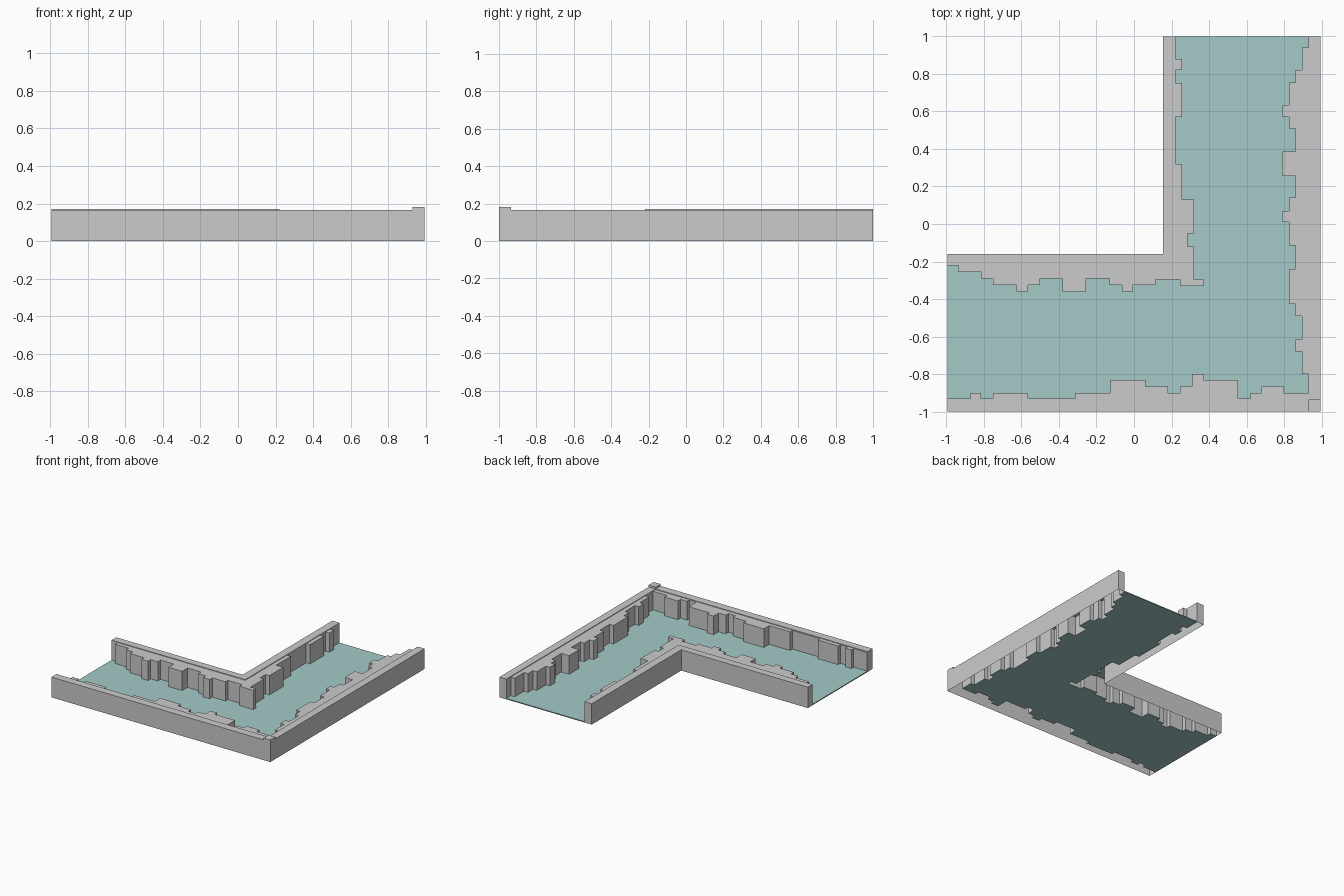
import bpy, bmesh

if "Cube" in bpy.data.objects:
    bpy.data.objects.remove(bpy.data.objects["Cube"])

X = 0.993  # half width in x


def stepped(start, steps, swap=False):
    """Stair-step path from (end position, depth) pairs; swap runs it along y."""
    pts, a = [], start
    for end, depth in steps:
        pts += [(a, depth), (end, depth)]
        a = end
    return [(d, p) for p, d in pts] if swap else pts


def prism(name, outline, z0, z1, bottom=False):
    """Extruded outline with a top, optionally open underneath."""
    pts = [p for i, p in enumerate(outline) if p != outline[i - 1]]
    area = sum(pts[i - 1][0] * p[1] - p[0] * pts[i - 1][1] for i, p in enumerate(pts))
    if area < 0:
        pts.reverse()
    bm = bmesh.new()
    lo = [bm.verts.new((x, y, z0)) for x, y in pts]
    hi = [bm.verts.new((x, y, z1)) for x, y in pts]
    n = len(pts)
    for i in range(n):
        j = (i + 1) % n
        bm.faces.new((lo[i], lo[j], hi[j], hi[i]))
    caps = [bm.faces.new(hi)]
    if bottom:
        caps.append(bm.faces.new(lo[::-1]))
    bm.normal_update()
    bmesh.ops.triangulate(bm, faces=caps)
    me = bpy.data.meshes.new(name)
    bm.to_mesh(me)
    bm.free()
    ob = bpy.data.objects.new(name, me)
    bpy.context.collection.objects.link(ob)
    return ob


# Ragged rock edges facing the water
front = stepped(-X, [(-.87, -.93), (-.815, -.9), (-.75, -.93), (-.565, -.9),
                     (-.315, -.93), (-.125, -.9), (.06, -.83), (.18, -.865),
                     (.245, -.9), (.31, -.865), (.37, -.8), (.555, -.83),
                     (.62, -.93), (.68, -.9), (.8, -.865), (.93, -.9)])
right = stepped(1, [(.94, .93), (.82, .895), (.755, .86), (.635, .825), (.57, .79),
                    (.51, .825), (.385, .86), (.255, .79), (.14, .86), (.07, .825),
                    (.01, .79), (-.115, .825), (-.24, .86), (-.425, .825),
                    (-.49, .86), (-.615, .895), (-.68, .86), (-.8, .895),
                    (-.9, .93)], True)
inner_x = stepped(-X, [(-.935, -.22), (-.815, -.255), (-.75, -.29), (-.625, -.325),
                       (-.565, -.36), (-.5, -.325), (-.38, -.29), (-.255, -.36),
                       (-.13, -.29), (-.065, -.325), (-.005, -.36), (.115, -.325),
                       (.245, -.295), (.37, -.33)])
inner_y = stepped(1, [(.88, .22), (.82, .255), (.75, .22), (.57, .255), (.32, .22),
                      (.13, .255), (-.05, .32), (-.12, .285), (-.295, .32),
                      (-.33, .37)], True)

# Walls, open underneath
outer_edge = [(X, 1), (X, -1), (-X, -1)]
inner_edge = [(.155, 1), (.155, -.16), (-X, -.16)]
prism("outer_wall", front + right[::-1] + outer_edge, 0, .161)
prism("inner_wall", inner_x + inner_y[::-1] + inner_edge, 0, .166)

# Straight rims along the wall tops
prism("outer_rim", outer_edge + [(-X, -.935), (.93, -.935), (.93, 1)], .161, .166)
prism("inner_rim", inner_edge + [(-X, -.22), (.22, -.22), (.22, 1)], .166, .171)

# Corner post
prism("corner_post", [(.93, -1), (X, -1), (X, -.935), (.93, -.935)], .161, .181)

# Water
water = prism("water", front + right[::-1] + inner_y + inner_x[::-1], 0, .008, True)
mat = bpy.data.materials.new("water_teal")
mat.diffuse_color = (.37, .59, .57, 1)
mat.use_nodes = True
mat.node_tree.nodes["Principled BSDF"].inputs["Base Color"].default_value = mat.diffuse_color
water.data.materials.append(mat)
